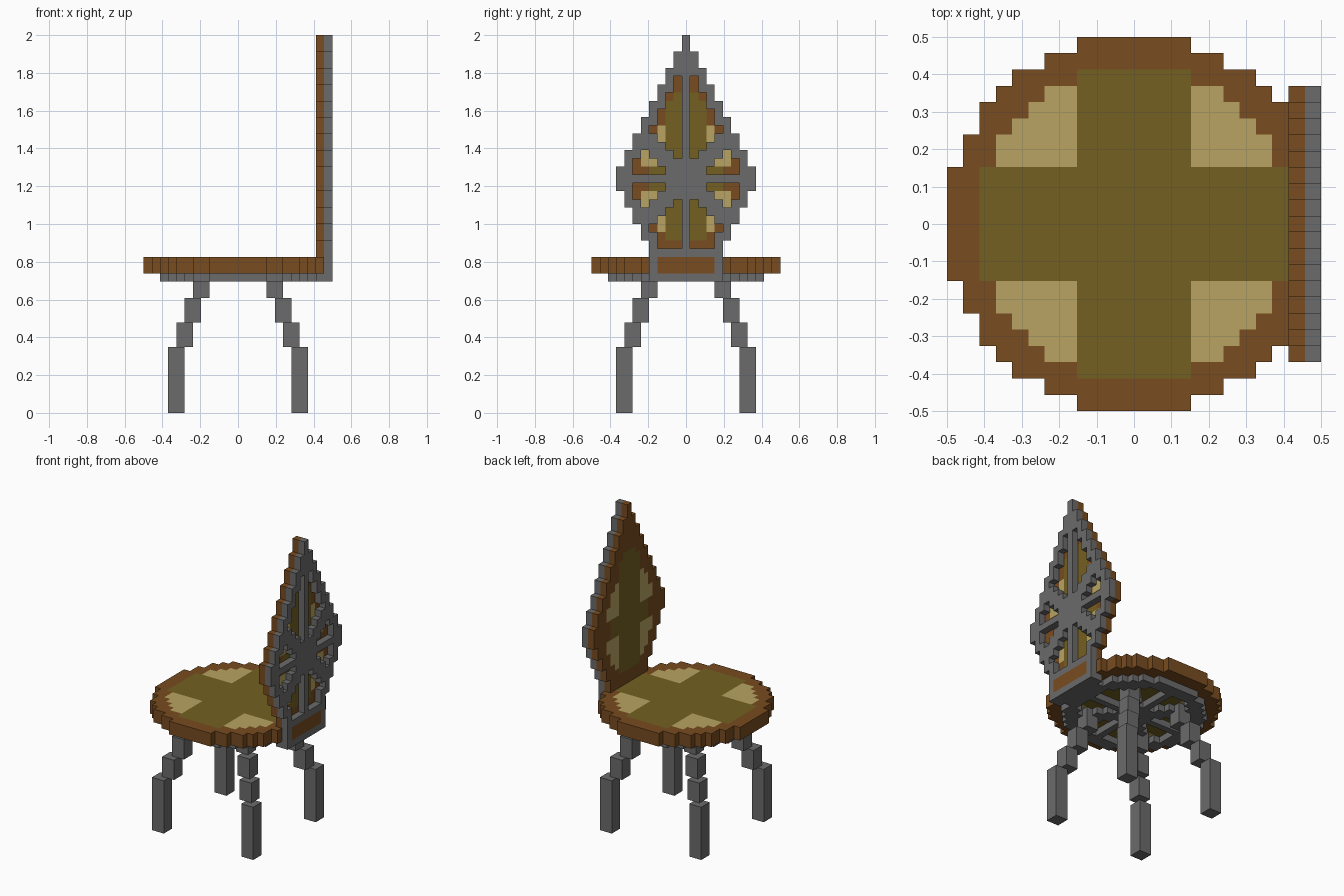
import bpy
import bmesh

cube = bpy.data.objects.get("Cube")
if cube:
    bpy.data.objects.remove(cube, do_unlink=True)

U = 2 / 46  # one grid unit


def make_material(name, rgb):
    lin = [(c / 255 / 12.92) if c < 11 else ((c / 255 + 0.055) / 1.055) ** 2.4 for c in rgb]
    m = bpy.data.materials.new(name)
    m.use_nodes = True
    m.diffuse_color = (*lin, 1)
    bsdf = m.node_tree.nodes["Principled BSDF"]
    bsdf.inputs["Base Color"].default_value = (*lin, 1)
    bsdf.inputs["Roughness"].default_value = 0.9
    return m


BROWN, OLIVE, TAN, GREY = range(4)
MATS = [make_material("wood brown", (120, 76, 32)),
        make_material("olive cushion", (116, 96, 34)),
        make_material("tan patch", (184, 164, 98)),
        make_material("grey metal", (107, 107, 107))]


def finish(name, bm):
    bmesh.ops.recalc_face_normals(bm, faces=bm.faces)
    me = bpy.data.meshes.new(name)
    bm.to_mesh(me)
    bm.free()
    for m in MATS:
        me.materials.append(m)
    ob = bpy.data.objects.new(name, me)
    bpy.context.collection.objects.link(ob)
    return ob


def slab(name, cells, place, lo, hi, side):
    """Stepped plate: cells maps (i, j) to a face colour, place maps (a, b, depth) to xyz."""
    bm = bmesh.new()
    verts = {}

    def v(a, b, d):
        key = (a, b, d)
        if key not in verts:
            verts[key] = bm.verts.new([c * U for c in place(a, b, d)])
        return verts[key]

    for (i, j), colour in cells.items():
        a0, a1, b0, b1 = i - 0.5, i + 0.5, j - 0.5, j + 0.5
        for d in (lo, hi):
            f = bm.faces.new([v(a0, b0, d), v(a1, b0, d), v(a1, b1, d), v(a0, b1, d)])
            f.material_index = colour
        for di, dj, p, q in ((-1, 0, (a0, b0), (a0, b1)), (1, 0, (a1, b0), (a1, b1)),
                             (0, -1, (a0, b0), (a1, b0)), (0, 1, (a0, b1), (a1, b1))):
            if (i + di, j + dj) not in cells:
                f = bm.faces.new([v(*p, lo), v(*q, lo), v(*q, hi), v(*p, hi)])
                f.material_index = side
    return finish(name, bm)


def flat(a, b, d):
    return a, b, d


def upright(a, b, d):
    return d, a, b + 0.5


# Half-widths of the stepped discs, indexed by row distance from the centre
SEAT = [11, 11, 11, 11, 10, 10, 9, 9, 8, 7, 5, 3]
FRAME = [9, 9, 9, 9, 8, 8, 7, 6, 5, 3]


def inside(disc, i, j):
    return abs(j) < len(disc) and abs(i) <= disc[abs(j)]


# Seat: brown rim, olive cross, four tan quadrants
def seat_colour(i, j):
    if not inside(FRAME, i, j):
        return BROWN
    if min(abs(i), abs(j)) <= 3:
        return OLIVE
    return TAN


R = range(-11, 12)
seat = {(i, j): seat_colour(i, j) for i in R for j in R if inside(SEAT, i, j)}
slab("seat", seat, flat, 17, 19, BROWN)


# Under-seat frame: rim, straight and diagonal spokes, central hub
def frame_solid(i, j):
    if i == 10:
        return abs(j) <= 4
    if not inside(FRAME, i, j):
        return False
    a, b = sorted((abs(i), abs(j)))
    rim = not inside(FRAME, abs(i) + 2, j) or not inside(FRAME, i, abs(j) + 2)
    return rim or a == 0 or b - a <= 1 or b <= 2


frame = {(i, j): GREY for i in R for j in R if frame_solid(i, j)}
slab("seat_frame", frame, flat, 16, 17, GREY)


# Leaf-shaped backrest outline: half-width for each row of height
def back_half(k):
    if k >= 30:
        return (45 - k) // 2
    if k >= 27:
        return 8
    return max(4, 7 - (26 - k) // 2)


def cushion_colour(j, k):
    a = abs(j)
    if not 21 <= k < 39 or a > min(5, back_half(k) - 2):
        return BROWN
    if a <= 2:
        return OLIVE
    if 27 <= k < 30:
        return OLIVE if a <= 4 else BROWN
    if 22 <= k < 35:
        return TAN
    return BROWN


# Openings of the grey lattice: row -> list of (first, last) columns, mirrored
HOLES = {17: [(0, 3)], 18: [(0, 3)], 20: [(1, 3)], 21: [(1, 3)], 22: [(1, 4)],
         23: [(1, 3)], 24: [(1, 2)], 25: [(1, 1), (5, 5)], 26: [(4, 6)], 27: [(3, 6)],
         29: [(3, 6)], 30: [(4, 6)], 31: [(1, 1), (5, 5)], 32: [(1, 2)], 33: [(1, 3)],
         34: [(1, 4)], 35: [(1, 3)], 36: [(1, 3)], 37: [(1, 2)], 38: [(1, 2)],
         39: [(1, 1)], 40: [(1, 1)]}


def lattice_solid(j, k):
    return not any(p <= abs(j) <= q for p, q in HOLES.get(k, []))


outline = [(j, k) for k in range(16, 46) for j in range(-back_half(k), back_half(k) + 1)]
slab("back_cushion", {c: cushion_colour(*c) for c in outline if c[1] >= 19},
     upright, 9.5, 10.5, BROWN)
slab("back_lattice", {c: GREY for c in outline if lattice_solid(*c)},
     upright, 10.5, 11.5, GREY)

# Four stepped legs: (inner offset, bottom, top) of each block
LEG = [(6.5, 0, 8), (5.5, 8, 11), (4.5, 11, 14), (3.5, 14, 16)]
for sx, x_name in ((-1, "front"), (1, "back")):
    for sy, y_name in ((-1, "right"), (1, "left")):
        bm = bmesh.new()
        for off, z0, z1 in LEG:
            box = bmesh.ops.create_cube(bm, size=1)["verts"]
            bmesh.ops.scale(bm, vec=(2 * U, 2 * U, (z1 - z0) * U), verts=box)
            bmesh.ops.translate(bm, verts=box, vec=(sx * (off + 1) * U, sy * (off + 1) * U,
                                                    (z0 + z1) / 2 * U))
        for f in bm.faces:
            f.material_index = GREY
        finish(f"{x_name}_{y_name}_leg", bm)
